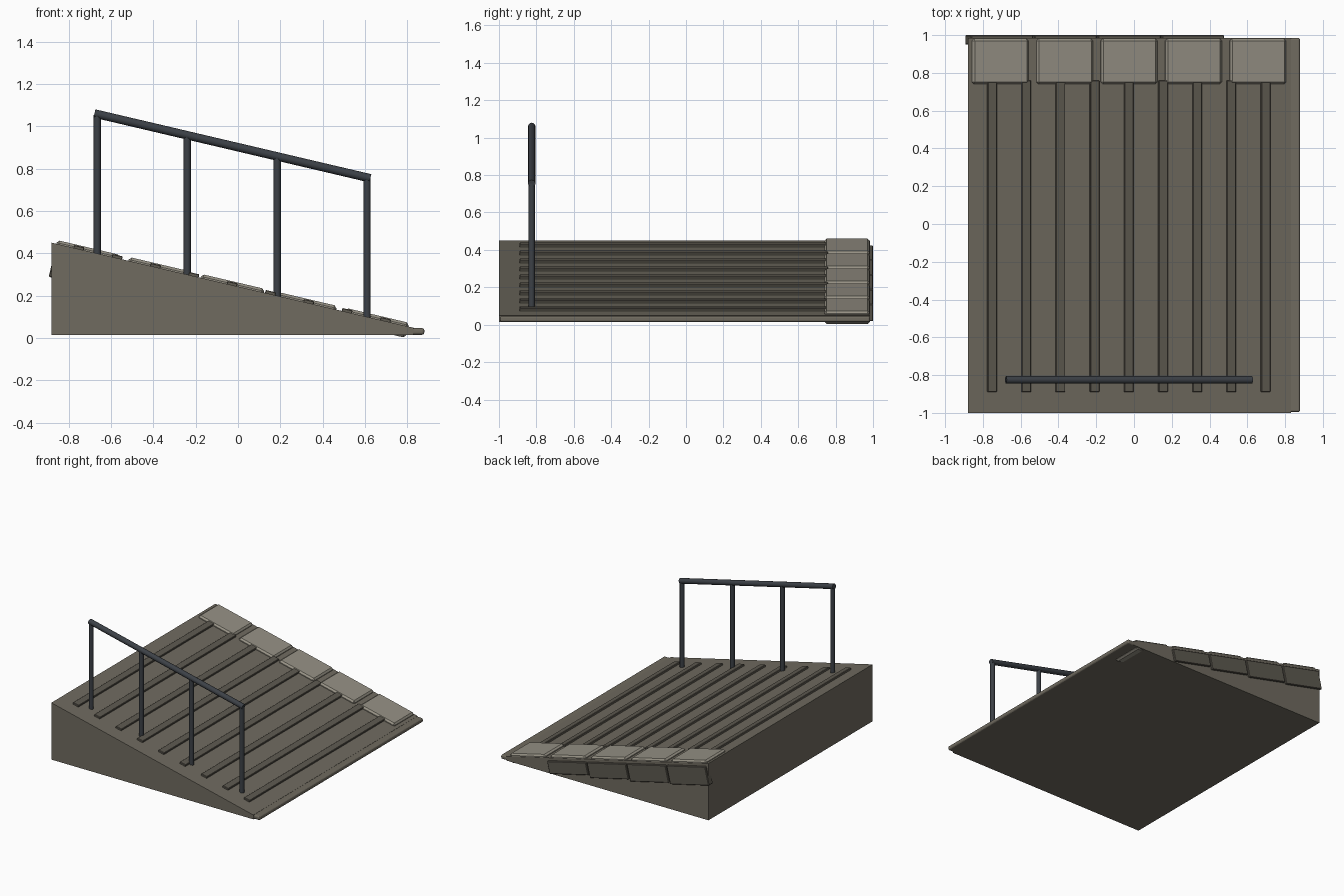
import bpy, math
from mathutils import Vector

if "Cube" in bpy.data.objects:
    bpy.data.objects.remove(bpy.data.objects["Cube"])

SLOPE = 0.235
ANG = math.atan(SLOPE)
NORMAL = Vector((math.sin(ANG), 0, math.cos(ANG)))


def surf(x):
    """Height of the ramp surface at x."""
    return 0.45 - SLOPE * (x + 0.88)


def material(name, rgb):
    m = bpy.data.materials.new(name)
    m.diffuse_color = (*rgb, 1)
    m.use_nodes = True
    m.node_tree.nodes["Principled BSDF"].inputs["Base Color"].default_value = m.diffuse_color
    return m


CONCRETE = material("concrete", (0.16, 0.145, 0.115))
DARK = material("dark_concrete", (0.11, 0.10, 0.08))
PALE = material("pale_stone", (0.30, 0.28, 0.23))
STEEL = material("steel", (0.045, 0.052, 0.062))


def box(name, loc, size, mat, tilt=0.0, bevel=0.0, segments=1):
    bpy.ops.mesh.primitive_cube_add(size=1, location=loc, rotation=(0, tilt, 0))
    o = bpy.context.object
    o.name = name
    o.scale = size
    bpy.ops.object.transform_apply(location=False, rotation=False, scale=True)
    o.data.materials.append(mat)
    if bevel:
        b = o.modifiers.new("bevel", "BEVEL")
        b.width, b.segments = bevel, segments
    return o


def slope_box(name, x, y0, y1, length, top, bottom, mat, bevel=0.0):
    """Box lying on the slope, from bottom to top measured along the normal."""
    c = Vector((x, (y0 + y1) / 2, surf(x))) + NORMAL * (top + bottom) / 2
    return box(name, c, (length, y1 - y0, top - bottom), mat, ANG, bevel)


def tube(name, a, b, r):
    a, b = Vector(a), Vector(b)
    bpy.ops.mesh.primitive_cylinder_add(vertices=12, radius=r, depth=(b - a).length,
                                        location=(a + b) / 2)
    o = bpy.context.object
    o.name = name
    o.rotation_euler = (b - a).to_track_quat("Z", "Y").to_euler()
    o.data.materials.append(STEEL)
    bpy.ops.object.shade_smooth_by_angle(angle=math.radians(40))
    return o


# Ramp body: side profile extruded along y
profile = [(-0.88, 0.015), (0.83, 0.015), (0.83, surf(0.83)), (-0.88, 0.45)]
verts = [(x, y, z) for y in (-1.0, 0.985) for x, z in profile]
faces = [(0, 1, 2, 3), (7, 6, 5, 4)] + [(i, i + 4, (i + 1) % 4 + 4, (i + 1) % 4) for i in range(4)]
mesh = bpy.data.meshes.new("ramp_body")
mesh.from_pydata(verts, [], faces)
mesh.materials.append(CONCRETE)
bpy.context.collection.objects.link(bpy.data.objects.new("ramp_body", mesh))

# Rounded lip at the low end
box("low_lip", (0.84, -0.005, 0.031), (0.08, 1.98, 0.032), CONCRETE, 0, 0.011, 3)

# Grip ribs across the slope
for i in range(9):
    slope_box(f"grip_rib_{i+1}", -0.753 + 0.181 * i, -0.89, 0.76, 0.05, 0.014, -0.01, DARK, 0.003)

# Kerb slabs along the back edge
for i in range(5):
    slope_box(f"kerb_slab_{i+1}", -0.709 + 0.341 * i, 0.74, 0.982, 0.307, 0.018, -0.055, PALE, 0.012)

# Facing tiles on the back side, shorter towards the low end
for i, depth in enumerate((0.16, 0.15, 0.135, 0.115)):
    x = -0.693 + 0.337 * i
    slope_box(f"facing_tile_{i+1}", x, 0.95, 1.0, 0.338, -0.02, -depth, DARK, 0.004)

# Handrail with four posts
Y = -0.825
for i in range(4):
    x = -0.665 + 0.425 * i
    tube(f"rail_post_{i+1}", (x, Y, surf(x) - 0.01), (x, Y, surf(x) + 0.655), 0.017)
tube("handrail", (-0.678, Y, surf(-0.678) + 0.658), (0.625, Y, surf(0.625) + 0.658), 0.02)
